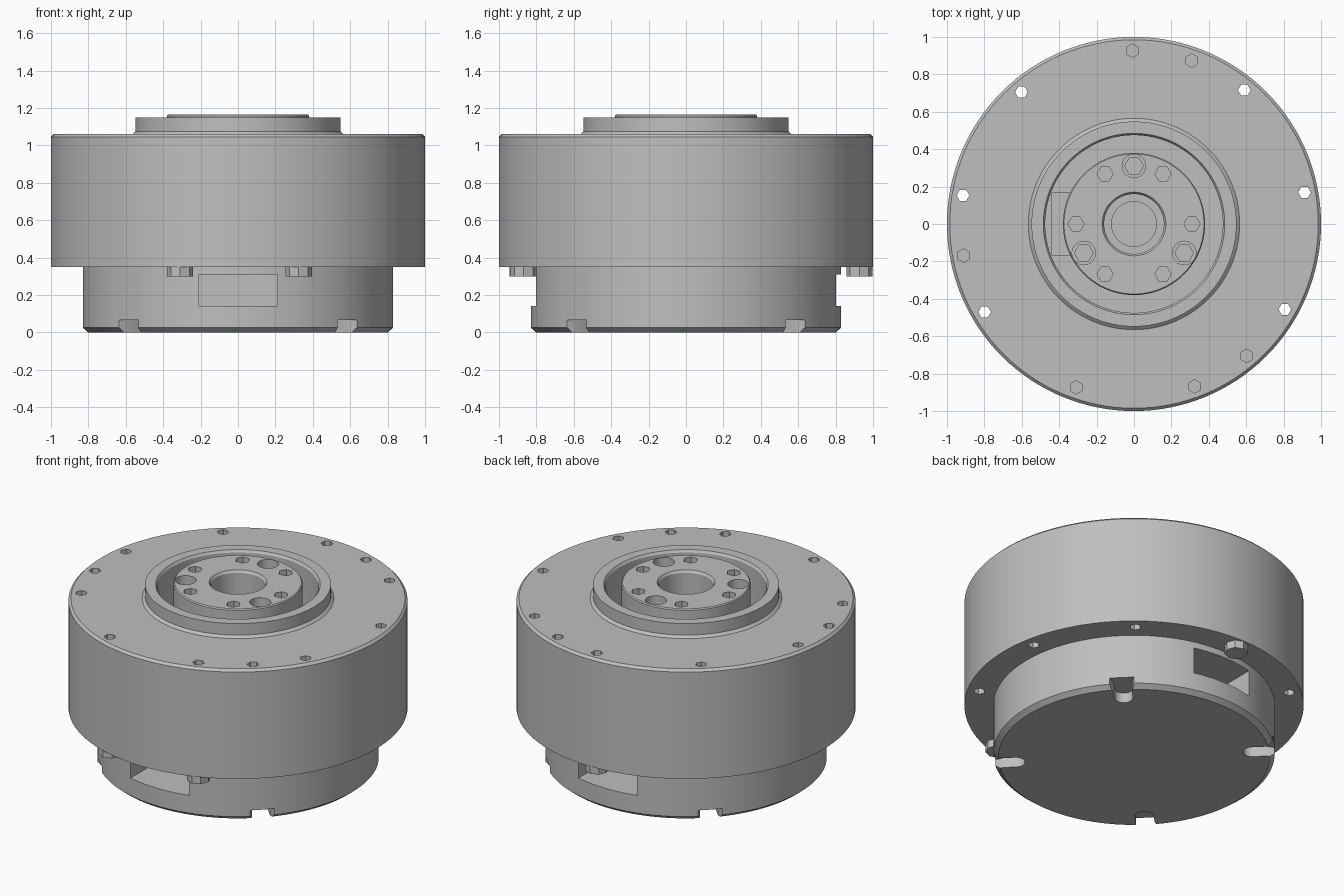
import bpy, bmesh
from math import radians, cos, sin, pi
from mathutils import Matrix, Vector

old = bpy.data.objects.get("Cube")
if old:
    bpy.data.objects.remove(old, do_unlink=True)

grey = bpy.data.materials.new("machined_grey")
grey.use_nodes = True
colour = (0.52, 0.52, 0.52, 1)
grey.diffuse_color = colour
grey.node_tree.nodes["Principled BSDF"].inputs["Base Color"].default_value = colour


def finish(bm, name):
    bmesh.ops.recalc_face_normals(bm, faces=bm.faces)
    mesh = bpy.data.meshes.new(name)
    bm.to_mesh(mesh)
    bm.free()
    mesh.materials.append(grey)
    obj = bpy.data.objects.new(name, mesh)
    bpy.context.collection.objects.link(obj)
    return obj


def lathe(name, profile, steps=128):
    """Turn a closed (radius, z) profile about the z axis."""
    bm = bmesh.new()
    verts = [bm.verts.new((r, 0, z)) for r, z in profile]
    edges = [bm.edges.new(pair) for pair in zip(verts, verts[1:])]
    bmesh.ops.spin(bm, geom=verts + edges, cent=(0, 0, 0), axis=(0, 0, 1),
                   angle=2 * pi, steps=steps, use_duplicate=False)
    bmesh.ops.remove_doubles(bm, verts=bm.verts, dist=0.0001)
    return finish(bm, name)


def prism(bm, outline, z0, z1, angle=0):
    """Extrude an outline upwards, turned about the z axis."""
    turn = Matrix.Rotation(angle, 3, 'Z')
    face = bm.faces.new([bm.verts.new(turn @ Vector((x, y, z0))) for x, y in outline])
    new = bmesh.ops.extrude_face_region(bm, geom=[face])["geom"]
    bmesh.ops.translate(bm, vec=(0, 0, z1 - z0),
                        verts=[v for v in new if isinstance(v, bmesh.types.BMVert)])


def ring(radius, sides, x=0, y=0, start=0):
    return [(x + radius * cos(start + 2 * pi * i / sides),
             y + radius * sin(start + 2 * pi * i / sides)) for i in range(sides)]


def polar(radius, degrees):
    return radius * cos(radians(degrees)), radius * sin(radians(degrees))


def cut(target, bm):
    cutter = finish(bm, "cutter")
    cutter.hide_render = True
    mod = target.modifiers.new("cut", 'BOOLEAN')
    mod.operation = 'DIFFERENCE'
    mod.solver = 'EXACT'
    mod.object = cutter
    bpy.context.view_layer.objects.active = target
    bpy.ops.object.modifier_apply(modifier=mod.name)
    bpy.data.objects.remove(cutter, do_unlink=True)


def smooth(obj):
    bpy.ops.object.select_all(action='DESELECT')
    obj.select_set(True)
    bpy.context.view_layer.objects.active = obj
    bpy.ops.object.shade_smooth_by_angle(angle=radians(25))


# Housing: stepped base, wide drum and raised collar round an open well
housing = lathe("housing", [
    (0, 0), (0.80, 0), (0.83, 0.025), (0.83, 0.35), (1, 0.35), (1, 1.045),
    (0.985, 1.06), (0.565, 1.06), (0.548, 1.075), (0.548, 1.15),
    (0.485, 1.15), (0.475, 1.135), (0.475, 0.85), (0, 0.85)])

cuts = bmesh.new()
# Rim holes: some pass through, others are blind
for degrees in (10.5, 50.5, 130.5, 170.5, 210.5, 330.5):
    prism(cuts, ring(0.034, 6, *polar(0.927, degrees)), 0.2, 1.2)
for degrees in (70.5, 90.5, 190.5, 250.5, 290.5, 310.5):
    prism(cuts, ring(0.036, 6, *polar(0.927, degrees), radians(30)), 0.98, 1.2)
# Windows in the front and back of the base
for side in (0, pi):
    prism(cuts, [(-0.21, -0.95), (0.21, -0.95), (0.21, -0.56), (-0.21, -0.56)],
          0.14, 0.31, side)
# Round-ended slots with flared mouths under the base
slot = [(0.70 + 0.055 * cos(a), 0.055 * sin(a))
        for a in (pi / 2 + pi * i / 10 for i in range(11))]
slot += [(0.78, -0.055), (0.86, -0.085), (0.86, 0.085), (0.78, 0.055)]
for i in range(4):
    prism(cuts, slot, -0.1, 0.065, pi / 4 + i * pi / 2)
# Cable opening in the well floor
prism(cuts, [(-0.44, -0.165), (-0.30, -0.165), (-0.30, 0.165), (-0.44, 0.165)],
      0.65, 0.95)
cut(housing, cuts)
smooth(housing)

# Output hub with a stepped centre bore
hub = lathe("output_hub", [
    (0, 0.84), (0.38, 0.84), (0.38, 1.158), (0.374, 1.165), (0.17, 1.165),
    (0.16, 1.15), (0.16, 0.98), (0.12, 0.98), (0.12, 0.90), (0, 0.90)])
cuts = bmesh.new()
for i in range(6):
    prism(cuts, ring(0.043, 6, *polar(0.31, 60 * i)), 1.06, 1.3)
for degrees in (90, 210, 330):
    prism(cuts, ring(0.063, 24, *polar(0.31, degrees)), 1.10, 1.3)
cut(hub, cuts)
# Narrower hexagonal ends of the counterbored holes
cuts = bmesh.new()
for degrees in (90, 210, 330):
    prism(cuts, ring(0.05, 6, *polar(0.31, degrees)), 1.0, 1.2)
cut(hub, cuts)
smooth(hub)

# Bolt heads under the drum
for name, degrees in (("back", 90.5), ("front_right", 250.5), ("front_left", 290.5)):
    bm = bmesh.new()
    prism(bm, ring(0.07, 8, *polar(0.927, degrees)), 0.30, 0.355)
    finish(bm, name + "_bolt_head")
